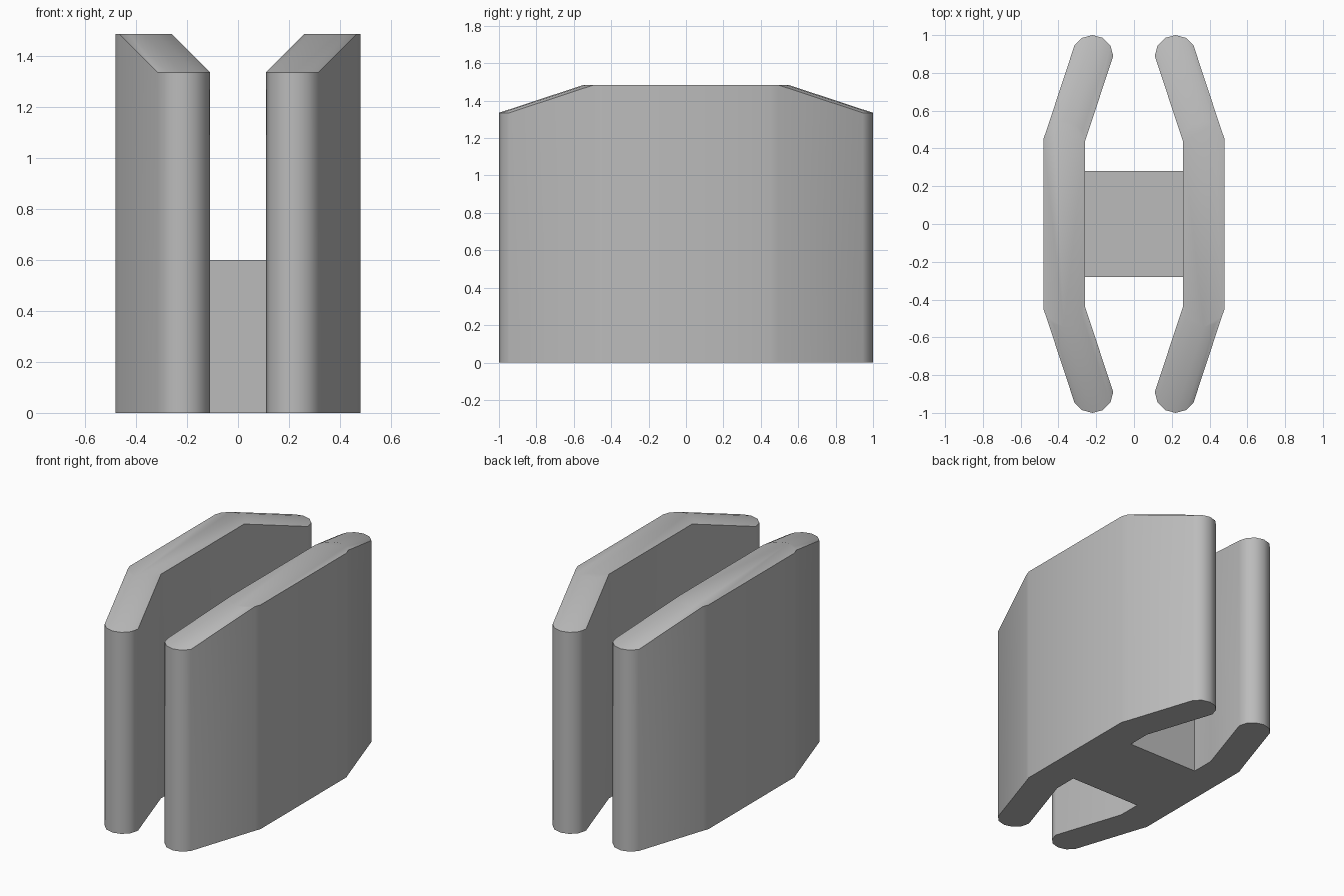
import bpy, bmesh
from math import cos, sin, radians

cube = bpy.data.objects.get("Cube")
if cube:
    bpy.data.objects.remove(cube, do_unlink=True)

grey = bpy.data.materials.new("plain grey")
grey.use_nodes = True
COLOUR = (0.5, 0.5, 0.5, 1)
grey.diffuse_color = COLOUR
grey.node_tree.nodes["Principled BSDF"].inputs["Base Color"].default_value = COLOUR

TOP, TIP_TOP = 1.485, 1.335      # height in the middle and at the rounded tips
RISE = (0.15, 0.455)             # plan offset from tip up to the bend


def make_object(name, bm):
    bmesh.ops.recalc_face_normals(bm, faces=bm.faces)
    mesh = bpy.data.meshes.new(name)
    bm.to_mesh(mesh)
    bm.free()
    mesh.materials.append(grey)
    obj = bpy.data.objects.new(name, mesh)
    bpy.context.collection.objects.link(obj)
    return obj


def side_wall(name, side):
    """Bent plate with rounded tips and sloping ends."""
    bm = bmesh.new()
    # Rounded tip outline, from the outer side round to the inner side
    arc = [(0.22 + 0.11 * cos(radians(a)), -0.89 + 0.11 * sin(radians(a)))
           for a in range(-30, -181, -30)]
    bend = [(x + RISE[0], y + RISE[1]) for x, y in arc]
    rings = []
    for end in (1, -1):
        def verts(points, z):
            return [bm.verts.new((x * side, y * end, z)) for x, y in points]
        corner = [(0.48, -0.45)]
        tip_low, tip_high = verts(arc, 0), verts(arc, TIP_TOP)
        seam = verts(corner + bend, TOP)
        base_out, base_corner = verts([bend[0]], 0)[0], verts(corner, 0)[0]
        base_in = verts([bend[-1]], 0)[0]
        # Tip face and sloping top
        for i in range(len(arc) - 1):
            bm.faces.new((tip_low[i], tip_low[i + 1], tip_high[i + 1], tip_high[i]))
            bm.faces.new((tip_high[i], tip_high[i + 1], seam[i + 2], seam[i + 1]))
        # Flanks of the bent arm
        bm.faces.new((tip_low[0], tip_high[0], seam[1], base_out))
        bm.faces.new((base_out, seam[1], seam[0], base_corner))
        bm.faces.new((tip_low[-1], tip_high[-1], seam[-1], base_in))
        rings.append((seam, [base_corner, base_out] + tip_low + [base_in]))
    (seam_a, base_a), (seam_b, base_b) = rings
    # Straight middle flanks, flat top and underside
    for i in (0, -1):
        bm.faces.new((base_a[i], seam_a[i], seam_b[i], base_b[i]))
    bm.faces.new(seam_a + seam_b[::-1])
    bm.faces.new(base_a + base_b[::-1])
    return make_object(name, bm)


def bridge():
    """Block joining the two walls."""
    bm = bmesh.new()
    bmesh.ops.create_cube(bm, size=1)
    bmesh.ops.scale(bm, vec=(0.52, 0.56, 0.6), verts=bm.verts)
    bmesh.ops.translate(bm, vec=(0, 0, 0.3), verts=bm.verts)
    return make_object("connecting_block", bm)


bridge()
walls = [side_wall("left_wall", 1), side_wall("right_wall", -1)]
bpy.ops.object.select_all(action="DESELECT")
for wall in walls:
    wall.select_set(True)
bpy.context.view_layer.objects.active = walls[0]
bpy.ops.object.shade_smooth_by_angle(angle=radians(35))
